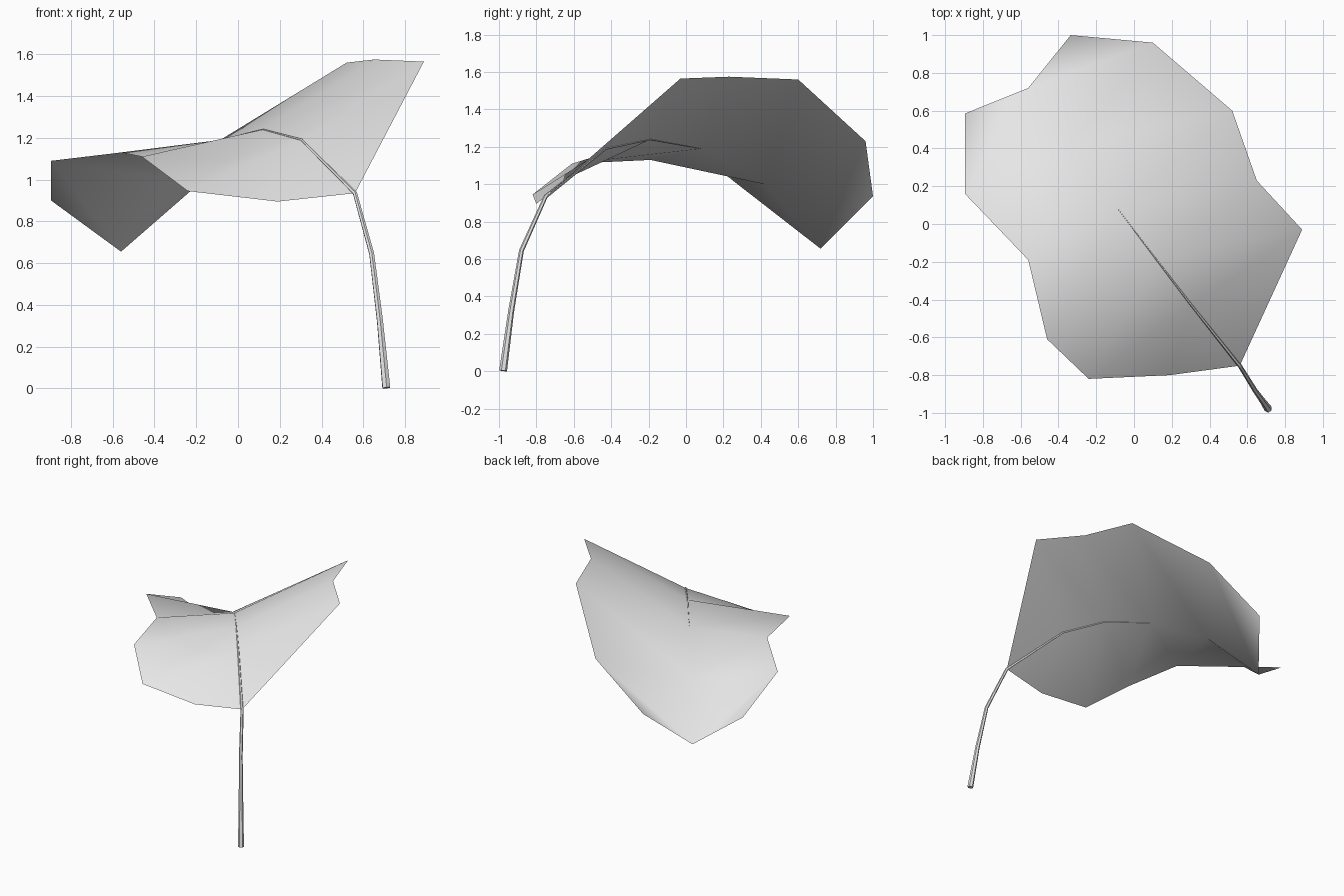
import bpy
import bmesh

cube = bpy.data.objects.get("Cube")
if cube:
    bpy.data.objects.remove(cube)

# Single matte colour for the whole plant
grey = bpy.data.materials.new("light_grey")
grey.use_nodes = True
colour = (0.8, 0.8, 0.8, 1)
grey.diffuse_color = colour
grey.node_tree.nodes["Principled BSDF"].inputs["Base Color"].default_value = colour

# Leaf outline: midrib and both edges, from the stalk end to the tip
base = (0.56, -0.75, 0.935)
notch = (0.19, -0.80, 0.895)
midrib = [(0.305, -0.43, 1.19), (0.12, -0.19, 1.24), (-0.085, 0.08, 1.19),
          (-0.34, 0.42, 1.0), (-0.56, 0.72, 0.655)]
right_edge = [(-0.24, -0.82, 0.945), (-0.46, -0.61, 1.11), (-0.56, -0.19, 1.13),
              (-0.895, 0.16, 1.09), (-0.895, 0.585, 0.90)]
left_edge = [(0.89, -0.03, 1.565), (0.65, 0.23, 1.575), (0.52, 0.60, 1.56),
             (0.10, 0.96, 1.23), (-0.335, 1.0, 0.935)]

bm = bmesh.new()
root, lobe = bm.verts.new(base), bm.verts.new(notch)
mid, right, left = ([bm.verts.new(p) for p in row]
                    for row in (midrib, right_edge, left_edge))

# Stalk end of the blade
bm.faces.new((root, mid[0], lobe))
bm.faces.new((lobe, mid[0], right[0]))
bm.faces.new((root, left[0], mid[0]))

# Two folded triangles per step on each side of the midrib
for i in range(len(mid) - 1):
    bm.faces.new((right[i], mid[i], mid[i + 1]))
    bm.faces.new((right[i], mid[i + 1], right[i + 1]))
    bm.faces.new((left[i], mid[i + 1], mid[i]))
    bm.faces.new((left[i], left[i + 1], mid[i + 1]))
for face in bm.faces:
    face.smooth = True
mesh = bpy.data.meshes.new("leaf_blade")
bm.to_mesh(mesh)
bm.free()
mesh.materials.append(grey)
leaf = bpy.data.objects.new("leaf_blade", mesh)
bpy.context.collection.objects.link(leaf)

# Tapered stalk that runs on under the blade along the midrib
path = [(0.71, -0.978, 0.003), (0.68, -0.935, 0.32), (0.64, -0.88, 0.645), base] + midrib[:3]
radii = [0.021, 0.016, 0.013, 0.011, 0.007, 0.004, 0.001]
curve = bpy.data.curves.new("stalk", "CURVE")
curve.dimensions = "3D"
curve.bevel_depth = 1
curve.bevel_resolution = 1
curve.use_fill_caps = True
spline = curve.splines.new("POLY")
spline.points.add(len(path) - 1)
for point, place, radius in zip(spline.points, path, radii):
    point.co = (*place, 1)
    point.radius = radius
curve.materials.append(grey)
stalk = bpy.data.objects.new("stalk", curve)
bpy.context.collection.objects.link(stalk)
bpy.ops.object.select_all(action="DESELECT")
stalk.select_set(True)
bpy.context.view_layer.objects.active = stalk
bpy.ops.object.convert(target="MESH")
bpy.ops.object.shade_smooth_by_angle()
